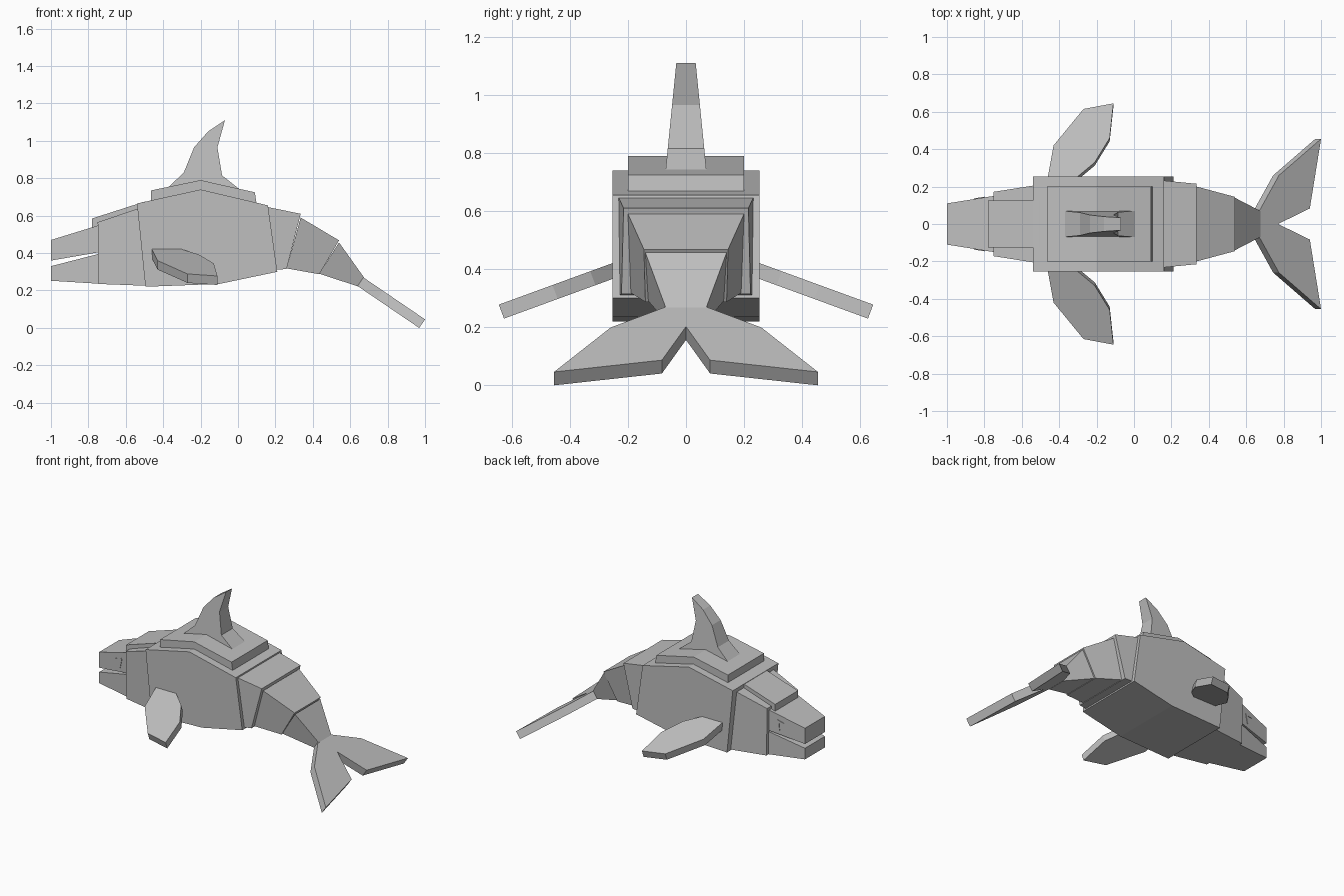
import bpy
import bmesh
from mathutils import Vector

cube = bpy.data.objects.get("Cube")
if cube:
    bpy.data.objects.remove(cube)

grey = bpy.data.materials.new("body grey")
grey.use_nodes = True
colour = (0.52, 0.52, 0.52, 1)
grey.diffuse_color = colour
grey.node_tree.nodes["Principled BSDF"].inputs["Base Color"].default_value = colour


def solid(name, loop_a, loop_b):
    """Closed flat-faced solid bridging two matching loops."""
    bm = bmesh.new()
    a = [bm.verts.new(p) for p in loop_a]
    b = [bm.verts.new(p) for p in loop_b]
    bm.faces.new(a)
    bm.faces.new(b[::-1])
    for i in range(len(a)):
        j = (i + 1) % len(a)
        bm.faces.new((a[i], b[i], b[j], a[j]))
    bmesh.ops.recalc_face_normals(bm, faces=bm.faces)
    mesh = bpy.data.meshes.new(name)
    bm.to_mesh(mesh)
    bm.free()
    mesh.materials.append(grey)
    obj = bpy.data.objects.new(name, mesh)
    bpy.context.collection.objects.link(obj)
    return obj


def block(name, profile, width):
    """Side profile (x, z) widened evenly; width is a half width or a rule of x and z."""
    half = width if callable(width) else lambda x, z: width
    return solid(name, [(x, -half(x, z), z) for x, z in profile],
                 [(x, half(x, z), z) for x, z in profile])


def plate(name, outline, height, offset):
    """Plan outline (x, y) laid on a sloping plane and thickened by offset."""
    top = [Vector((x, y, height(x, y))) for x, y in outline]
    return solid(name, top, [p + Vector(offset) for p in top])


def taper(x0, w0, x1, w1):
    return lambda x, z: w0 + (w1 - w0) * (x - x0) / (x1 - x0)


# Torso and back saddle
block("torso", [(-.54, .665), (-.2, .74), (.16, .655), (.21, .3), (-.1, .235), (-.495, .22)], .253)
block("back_saddle", [(-.465, .735), (-.2, .79), (.09, .725), (.1, .66), (-.2, .7), (-.465, .66)], .2)

# Head, forehead and beak
head_width = taper(-.75, .172, -.54, .205)
block("head", [(-.75, .565), (-.5, .65), (-.48, .225), (-.745, .235)], head_width)
block("forehead", [(-.78, .585), (-.5, .675), (-.5, .6), (-.78, .53)], .126)
beak_width = taper(-1, .11, -.75, .15)
block("upper_beak", [(-1, .47), (-.74, .55), (-.74, .405), (-1, .36)], beak_width)
block("lower_beak", [(-1, .33), (-.74, .397), (-.74, .236), (-1, .252)], beak_width)

# Tail segments, narrowing towards the fluke
block("tail_base", [(.14, .65), (.335, .61), (.26, .315), (.19, .31)], taper(.16, .232, .335, .215))
tail = {"tail_middle": ([(.335, .59), (.54, .468), (.435, .287), (.26, .318)], (.2, .145, .14, .19)),
        "tail_end": ([(.54, .457), (.675, .268), (.64, .222), (.435, .29)], (.14, .07, .07, .13))}
for name, (profile, halves) in tail.items():
    solid(name, [(x, -w, z) for (x, z), w in zip(profile, halves)],
          [(x, w, z) for (x, z), w in zip(profile, halves)])

# Dorsal fin, thinner towards the tip
block("dorsal_fin", [(-.375, .75), (-.29, .83), (-.235, .965), (-.16, 1.05), (-.07, 1.11),
                     (-.11, .965), (-.085, .815), (.01, .74)],
      lambda x, z: .07 - .1 * (z - .745))

# Tail fluke with a notch in the middle
half_fluke = [(.67, .07), (.775, .26), (1, .455), (.94, .083)]
fluke = half_fluke + [(.77, 0)] + [(x, -y) for x, y in reversed(half_fluke)]
plate("tail_fluke", fluke, lambda x, y: .27 - .68 * (x - .67), (-.031, 0, -.046))

# Flippers and eyes on both sides
flipper = [(-.465, .22), (-.46, .255), (-.43, .42), (-.27, .615), (-.11, .645),
           (-.13, .46), (-.21, .33), (-.3, .255), (-.31, .22)]
eye = [(-.855, .475), (-.81, .492), (-.8, .485), (-.815, .42), (-.825, .42), (-.82, .475)]
for side, s in (("left", -1), ("right", 1)):
    plate(side + "_flipper", [(x, s * y) for x, y in flipper],
          lambda x, y: .42 - .365 * (abs(y) - .255), (0, -s * .018, -.048))
    solid(side + "_eye", [(x, s * (beak_width(x, z) - .003), z) for x, z in eye],
          [(x, s * (beak_width(x, z) + .004), z) for x, z in eye])
